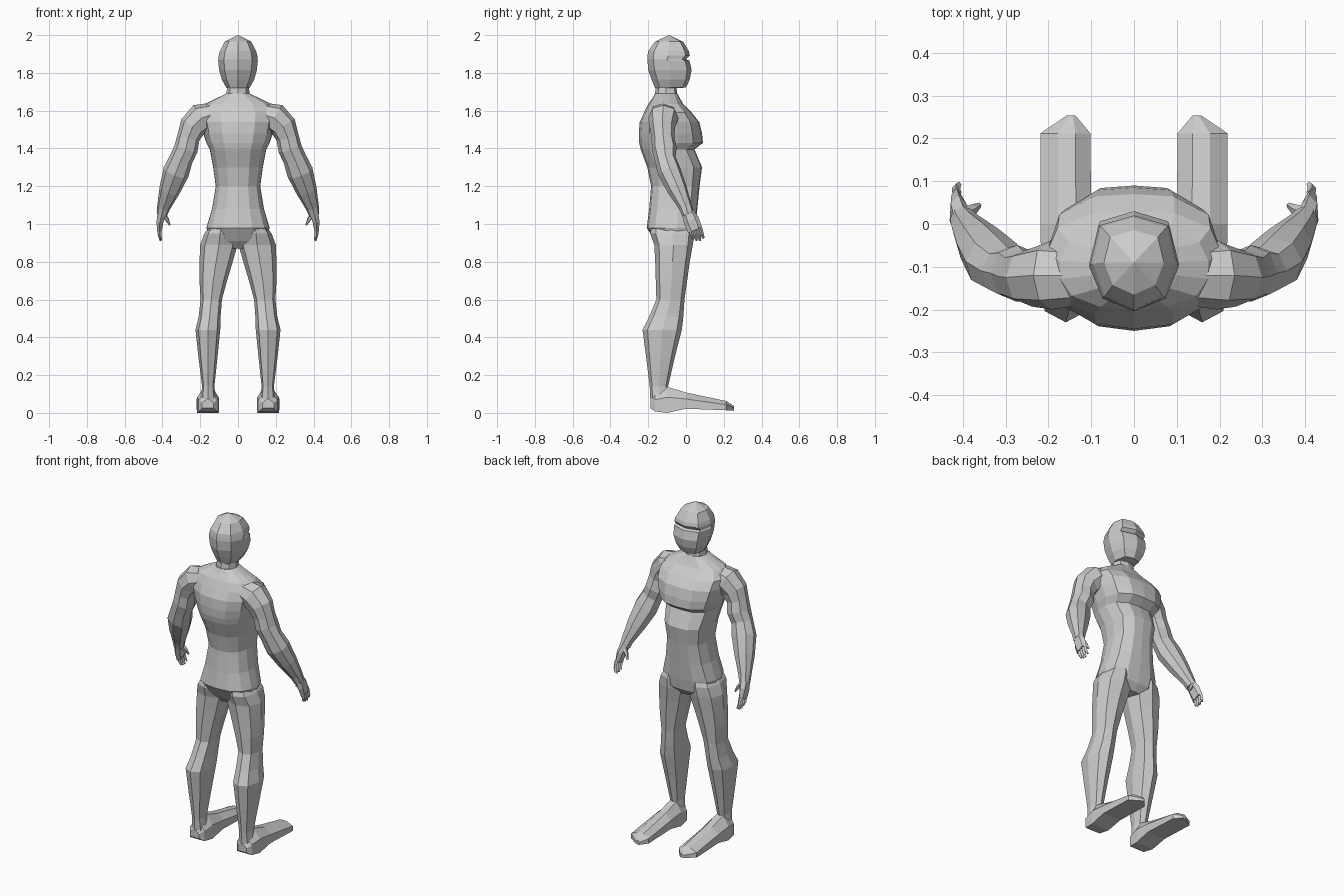
import bpy, bmesh, math
from mathutils import Vector

skin = bpy.data.materials.new("plain grey")
skin.diffuse_color = (0.6, 0.6, 0.6, 1)


def oval(n, ef=2.0, eb=2.0):
    """Unit outline: squareness ef on the +v half, eb on the -v half."""
    pts = []
    for i in range(n):
        a = 2 * math.pi * i / n + math.pi / 2
        c, s = math.cos(a), math.sin(a)
        e = ef if s > 1e-6 else eb
        r = (abs(c) ** e + abs(s) ** e) ** (-1 / e)
        pts.append((c * r, s * r))
    return pts


def loft(name, rings, mirror=False):
    """Skin a list of equal-length point rings and cap both ends."""
    bm = bmesh.new()
    loops = [[bm.verts.new(p) for p in ring] for ring in rings]
    for a, b in zip(loops, loops[1:]):
        for i in range(len(a)):
            j = (i + 1) % len(a)
            bm.faces.new((a[i], a[j], b[j], b[i]))
    bm.faces.new(loops[0])
    bm.faces.new(loops[-1])
    bmesh.ops.remove_doubles(bm, verts=bm.verts, dist=0.0005)
    bmesh.ops.recalc_face_normals(bm, faces=bm.faces)
    me = bpy.data.meshes.new(name)
    bm.to_mesh(me)
    bm.free()
    me.materials.append(skin)
    ob = bpy.data.objects.new(name, me)
    bpy.context.collection.objects.link(ob)
    if mirror:
        ob.modifiers.new("mirror", 'MIRROR').use_mirror_merge = False
    return ob


def level(z, x0, x1, front, back, outline):
    """Horizontal ring fitted to a box."""
    cx, cy, w, d = (x0 + x1) / 2, (front + back) / 2, (x1 - x0) / 2, (front - back) / 2
    return [Vector((cx + u * w, cy + v * d, z)) for u, v in outline]


def limb(name, path, outline):
    """Rings square to a path of (x, y, z, half width, half depth)."""
    pts = [Vector(p[:3]) for p in path]
    rings = []
    for i, p in enumerate(path):
        t = (pts[min(i + 1, len(pts) - 1)] - pts[max(i - 1, 0)]).normalized()
        side = t.cross(Vector((0, 1, 0))).normalized()
        depth = side.cross(t)
        rings.append([pts[i] + side * u * p[3] + depth * v * p[4] for u, v in outline])
    return loft(name, rings, True)


# torso: z, half width, front y, back y
body = [(0.87, 0.06, 0.01, -0.13), (0.91, 0.15, 0.04, -0.165), (0.98, 0.168, 0.05, -0.208),
        (1.08, 0.138, 0.06, -0.195), (1.20, 0.118, 0.072, -0.185), (1.30, 0.132, 0.085, -0.205),
        (1.395, 0.15, 0.045, -0.24), (1.43, 0.168, 0.09, -0.248), (1.48, 0.185, 0.085, -0.25),
        (1.54, 0.2, 0.07, -0.245), (1.59, 0.205, 0.03, -0.222), (1.635, 0.175, -0.015, -0.2),
        (1.67, 0.105, -0.035, -0.175), (1.69, 0.062, -0.045, -0.165)]
shape = oval(14, 3.0, 2.4)
loft("torso", [level(z, -w, w, f, b, shape) for z, w, f, b in body])

# head and neck, with chin, eye groove, brow and pointed crown
head = [(1.64, 0.068, -0.04, -0.17), (1.72, 0.058, -0.05, -0.16), (1.722, 0.062, 0.0, -0.165),
        (1.765, 0.086, 0.02, -0.182), (1.815, 0.1, 0.03, -0.2), (1.865, 0.105, 0.018, -0.204),
        (1.872, 0.104, 0.0, -0.204), (1.893, 0.102, 0.02, -0.204), (1.915, 0.096, 0.015, -0.2),
        (1.965, 0.07, -0.015, -0.165), (2.0, 0.0, -0.09, -0.09)]
shape = oval(8, 3.0, 2.0)
loft("head", [level(z, -w, w, f, b, shape) for z, w, f, b in head])

# legs: z, inner x, outer x, front y, back y
leg = [(1.0, 0.04, 0.14, 0.03, -0.18), (0.95, 0.012, 0.178, 0.045, -0.19),
       (0.89, 0.002, 0.2, 0.036, -0.168), (0.80, 0.028, 0.204, 0.02, -0.163),
       (0.70, 0.058, 0.204, 0.006, -0.16), (0.60, 0.085, 0.198, -0.008, -0.157),
       (0.51, 0.092, 0.208, -0.014, -0.195), (0.44, 0.094, 0.225, -0.022, -0.23),
       (0.30, 0.108, 0.21, -0.058, -0.212), (0.14, 0.125, 0.19, -0.095, -0.192),
       (0.05, 0.115, 0.2, -0.085, -0.188)]
shape = oval(8, 2.4, 2.4)
loft("leg", [level(*r, shape) for r in leg], True)

# feet: y, inner x, outer x, sole z, top z
foot = [(-0.188, 0.13, 0.19, 0.025, 0.07), (-0.165, 0.11, 0.208, 0.008, 0.11),
        (-0.10, 0.102, 0.217, 0.0, 0.138), (0.0, 0.1, 0.219, 0.022, 0.108),
        (0.212, 0.102, 0.219, 0.014, 0.063)]
section = [(0, 0), (1, 0), (1, 0.6), (0.65, 1), (0.3, 1), (0, 0.6)]
rings = [[Vector((a + u * (b - a), y, s + v * (t - s))) for u, v in section]
         for y, a, b, s, t in foot]
rings.append([Vector((0.145 + (u - 0.4) * 0.02, 0.254, 0.012 + v * 0.025)) for u, v in section])
loft("foot", rings, True)

# arms from shoulder to wrist
limb("arm", [(0.12, -0.12, 1.585, 0.06, 0.07), (0.195, -0.12, 1.56, 0.08, 0.08),
             (0.24, -0.125, 1.515, 0.072, 0.068), (0.262, -0.122, 1.46, 0.06, 0.06),
             (0.275, -0.115, 1.40, 0.063, 0.066), (0.300, -0.11, 1.345, 0.062, 0.056),
             (0.328, -0.088, 1.275, 0.070, 0.062), (0.362, -0.045, 1.18, 0.056, 0.052),
             (0.393, -0.003, 1.09, 0.036, 0.035), (0.403, 0.012, 1.05, 0.028, 0.033)],
     oval(8, 2.2, 2.2))

# hands: palm, four fingers and thumb
shape = oval(6, 2.5, 2.5)
limb("palm", [(0.400, 0.006, 1.07, 0.026, 0.030), (0.412, 0.028, 1.02, 0.020, 0.042),
              (0.416, 0.048, 0.968, 0.013, 0.040)], shape)
for i in range(4):
    y = 0.025 + 0.018 * i
    drop = (0.0, 0.008, 0.008, -0.004)[i]
    limb("finger", [(0.416, y - 0.004, 0.985, 0.010, 0.010), (0.416, y + 0.006, 0.945, 0.010, 0.010),
                    (0.409, y + 0.014, 0.920 - drop, 0.006, 0.006)], oval(4))
limb("thumb", [(0.395, 0.025, 1.05, 0.014, 0.016), (0.376, 0.034, 1.025, 0.011, 0.013),
               (0.361, 0.044, 0.995, 0.005, 0.006)], oval(5))
